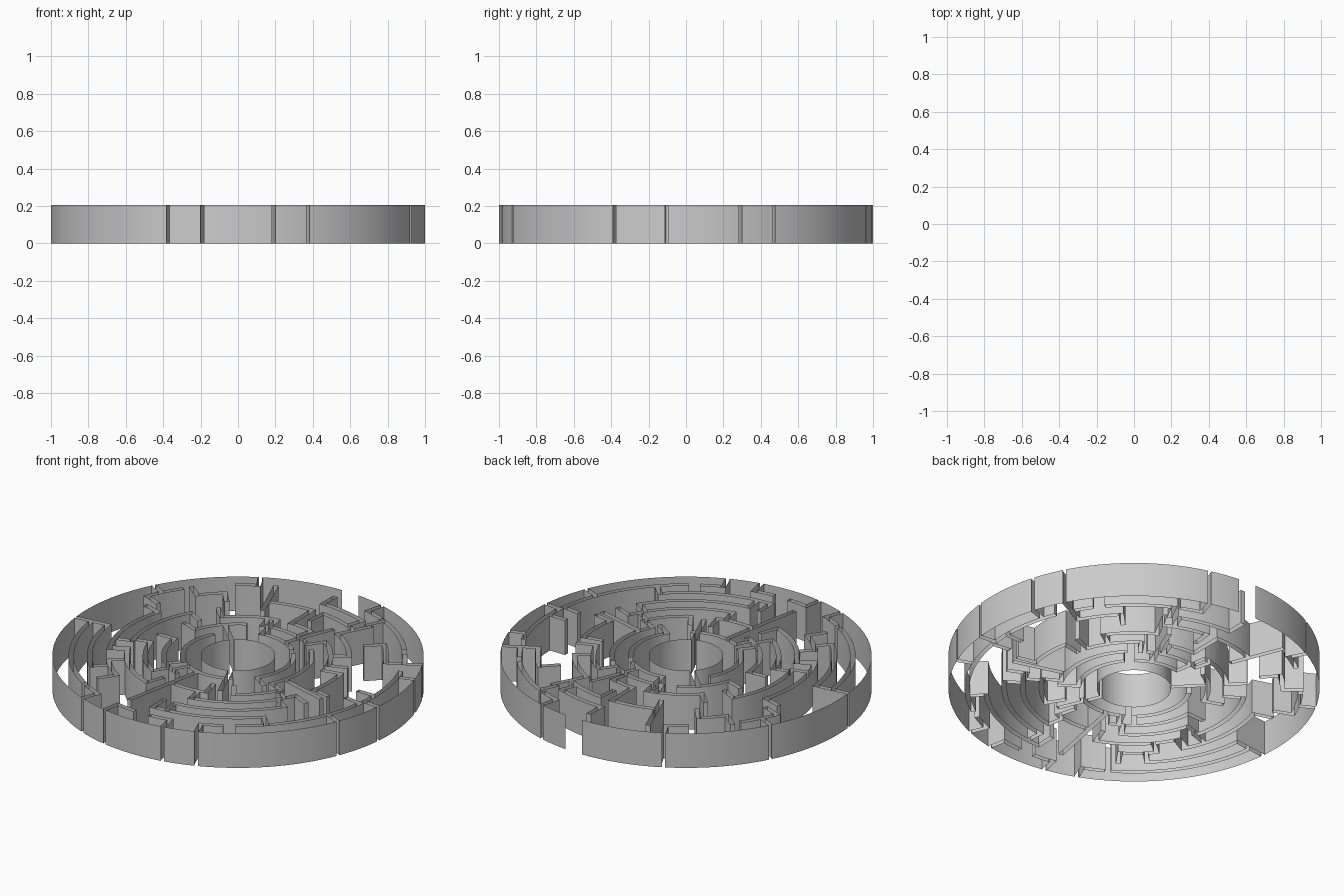
import bpy, bmesh, math

if "Cube" in bpy.data.objects:
    bpy.data.objects.remove(bpy.data.objects["Cube"])

H = 0.205        # wall height
T = 0.0135       # half thickness of a wall slot
STEP = 0.5       # angular resolution in degrees

# ring walls: start and end angles in degrees, ring by ring from the centre out
ring3 = [(50, 100), (-35, 40), (150, 230), (242, 300)]
ring4 = [(60, 106), (-28, 45), (118, 160), (183, 250)]
ring5 = [(73, 90), (20, 55), (100, 135), (195, 238), (-58, -30), (-101, -75)]
ring6 = [(34, 62), (-12, 12), (150, 197), (206, 250), (-80, -24)]
ring7 = [(62, 84), (90, 112), (163, 208), (220, 236), (-84, -34)]
ring8 = [(68, 90), (28, 45), (130, 141), (186, 225), (-90, -45)]
ring9 = [(40, 64), (0, 22), (146, 158), (186, 238), (-56, -8)]
rings = (ring3, ring4, ring5, ring6, ring7, ring8, ring9)
arcs = [(0.3 + 0.1 * k, a, b) for k, ring in enumerate(rings) for a, b in ring]

# short spokes turn in or out at alternate ends of the ring walls
spokes = []
for i, (r, a, b) in enumerate(arcs):
    flip = 1 if i % 2 else -1
    for ang, s in ((a, flip), (b, -flip)):
        out = r + 0.1 * s
        if 0.35 < out < 0.95:
            spokes.append((ang, min(r, out), max(r, out)))

# long spokes: angle, inner radius, outer radius
spokes += [(68, 0.3, 0.6), (-16, 0.4, 0.7), (-67, 0.2, 0.45), (-101, 0.3, 0.8),
           (135, 0.2, 0.4), (112, 0.6, 0.9)]

# slots opening through the rim, each with a short hook along the next ring in
for i, a in enumerate((-112, -101, -79, -68, -22.5, -6, 17, 28, 74, 118, 152, 186)):
    spokes.append((a, 0.9, 1.05))
    arcs.append((0.9, a, a + 8) if i % 2 else (0.9, a - 8, a))
ENTRANCE = (84.5, 91)


def polar(r, a):
    a = math.radians(a)
    return r * math.cos(a), r * math.sin(a)


def inside_wall(p, skip=None):
    """True when a plan point lies inside any wall other than skip."""
    r = math.hypot(*p)
    ang = math.degrees(math.atan2(p[1], p[0]))
    e = T - 0.001
    for w in arcs:
        if w is not skip and abs(r - w[0]) < e and (ang - w[1]) % 360 < w[2] - w[1]:
            return True
    for w in spokes:
        if w is skip:
            continue
        d = math.radians((ang - w[0] + 180) % 360 - 180)
        if abs(d) < 1 and abs(r * math.sin(d)) < e and w[1] - e < r * math.cos(d) < w[2] + e:
            return True
    return False


def ribbon(bm, pts, skip=None, limit=1.0001):
    """Stand a vertical sheet on a plan polyline, leaving it open where walls merge."""
    prev = None
    for p, q in zip(pts, pts[1:]):
        m = ((p[0] + q[0]) / 2, (p[1] + q[1]) / 2)
        if inside_wall(m, skip) or not 0.2 <= math.hypot(*m) <= limit:
            prev = None
            continue
        if prev is None:
            prev = [bm.verts.new((*p, z)) for z in (0, H)]
        cur = [bm.verts.new((*q, z)) for z in (0, H)]
        bm.faces.new((prev[0], cur[0], cur[1], prev[1]))
        prev = cur


def arc_pts(r, a, b):
    n = max(2, round((b - a) / STEP))
    return [polar(r, a + (b - a) * i / n) for i in range(n + 1)]


def finish(bm, name):
    me = bpy.data.meshes.new(name)
    bm.to_mesh(me)
    bm.free()
    ob = bpy.data.objects.new(name, me)
    bpy.context.collection.objects.link(ob)
    bpy.ops.object.select_all(action='DESELECT')
    bpy.context.view_layer.objects.active = ob
    ob.select_set(True)
    bpy.ops.object.shade_smooth_by_angle(angle=math.radians(30))


# curved walls: two facing sheets and an end sheet at each free end
bm = bmesh.new()
for w in arcs:
    r, a, b = w
    ribbon(bm, arc_pts(r - T, a, b), w)
    ribbon(bm, arc_pts(r + T, a, b), w)
    for end in (a, b):
        ribbon(bm, [polar(r - T, end), polar(r + T, end)], w)
finish(bm, "curved_walls")

# spoke walls: parallel sheets either side of a radius, stopping at the rim
bm = bmesh.new()
for w in spokes:
    a, r0, r1 = w
    open_end = r1 > 1
    r0, r1 = r0 - T, min(r1 + T, 0.9999)
    c, s = math.cos(math.radians(a)), math.sin(math.radians(a))
    n = round((r1 - r0) / 0.005)
    side = {}
    for d in (-T, T):
        radii = [r0 + (r1 - r0) * i / n for i in range(n + 1)]
        side[d] = [(r * c - d * s, r * s + d * c) for r in radii]
        ribbon(bm, side[d], w)
    for i in ((0,) if open_end else (0, -1)):
        ribbon(bm, [side[-T][i], side[T][i]], w)
finish(bm, "spoke_walls")

# outer rim, open at the entrance and the spoke slots
bm = bmesh.new()
ribbon(bm, arc_pts(1.0, ENTRANCE[1], ENTRANCE[0] + 360), limit=1.01)
finish(bm, "outer_rim")

# inner rim round the central hole
bm = bmesh.new()
ribbon(bm, arc_pts(0.2001, -60, 300))
finish(bm, "inner_rim")
